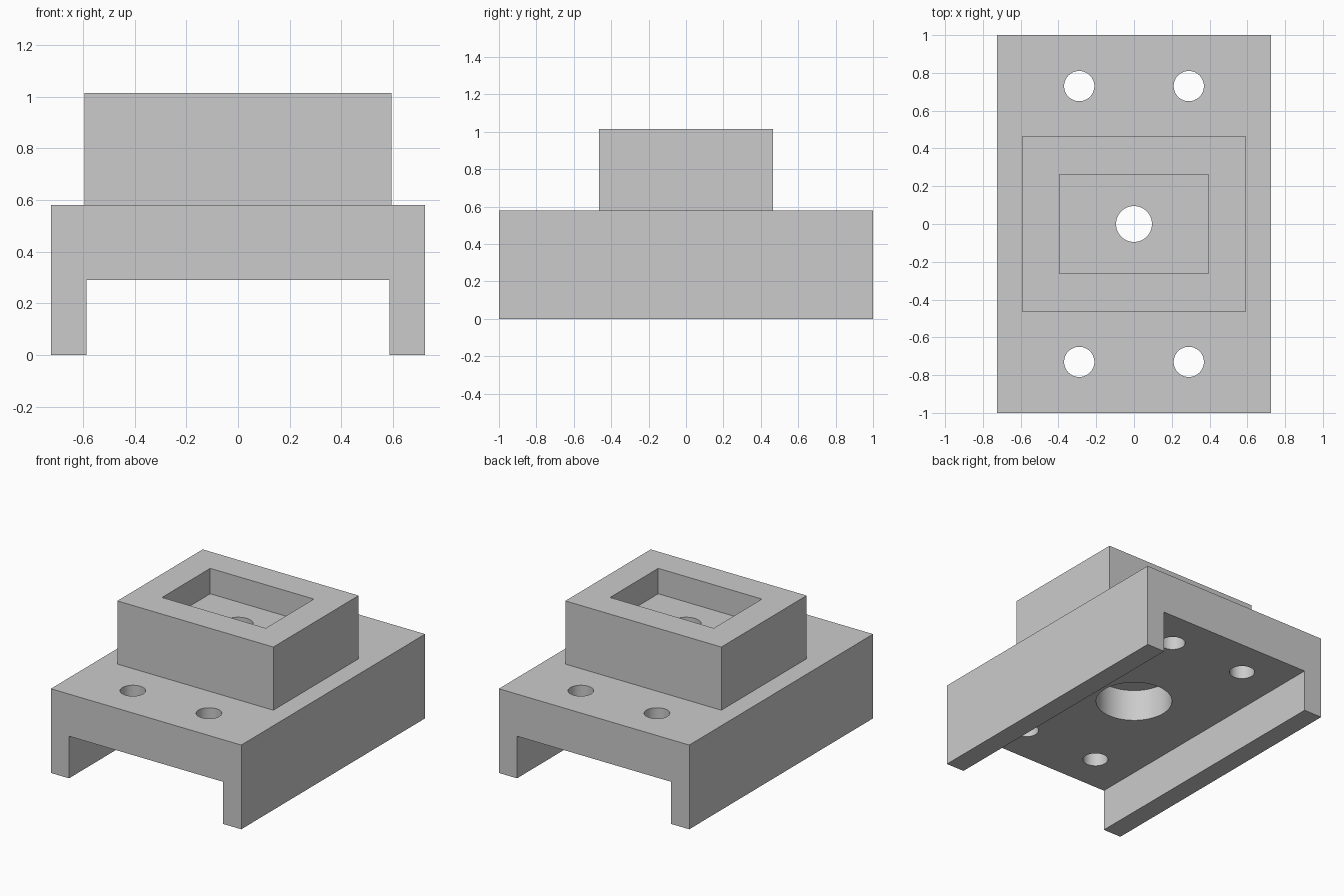
import bpy, bmesh
from mathutils import Matrix

cube = bpy.data.objects.get("Cube")
if cube:
    bpy.data.objects.remove(cube, do_unlink=True)

# Single plain material
gray = bpy.data.materials.new("plain gray")
gray.use_nodes = True
gray.diffuse_color = (0.6, 0.6, 0.6, 1)
gray.node_tree.nodes["Principled BSDF"].inputs["Base Color"].default_value = (0.6, 0.6, 0.6, 1)

# Main dimensions
HALF_W, HALF_L = 0.725, 1.0
RAIL_INNER = 0.587
PLATE_BOTTOM, PLATE_TOP, BOSS_TOP = 0.29, 0.58, 1.015
POCKET_FLOOR, BORE_TOP = 0.84, 0.51


def make_object(name, bm):
    bmesh.ops.recalc_face_normals(bm, faces=bm.faces)
    mesh = bpy.data.meshes.new(name)
    bm.to_mesh(mesh)
    bm.free()
    mesh.materials.append(gray)
    obj = bpy.data.objects.new(name, mesh)
    bpy.context.collection.objects.link(obj)
    return obj


def box(name, half_x, half_y, z0, z1):
    bm = bmesh.new()
    bmesh.ops.create_cube(bm, size=1)
    bmesh.ops.scale(bm, vec=(2 * half_x, 2 * half_y, z1 - z0), verts=bm.verts)
    bmesh.ops.translate(bm, vec=(0, 0, (z0 + z1) / 2), verts=bm.verts)
    return make_object(name, bm)


def cylinder(name, x, y, radius, z0, z1):
    bm = bmesh.new()
    bmesh.ops.create_cone(bm, cap_ends=True, segments=64, radius1=radius, radius2=radius,
                          depth=z1 - z0, matrix=Matrix.Translation((x, y, (z0 + z1) / 2)))
    return make_object(name, bm)


def channel(name):
    """Channel profile with two side rails, extruded along y."""
    half = [(HALF_W, PLATE_TOP), (HALF_W, 0), (RAIL_INNER, 0), (RAIL_INNER, PLATE_BOTTOM)]
    outline = half + [(-x, z) for x, z in reversed(half)]
    bm = bmesh.new()
    face = bm.faces.new([bm.verts.new((x, -HALF_L, z)) for x, z in outline])
    result = bmesh.ops.extrude_face_region(bm, geom=[face], use_keep_orig=True)
    moved = [v for v in result["geom"] if isinstance(v, bmesh.types.BMVert)]
    bmesh.ops.translate(bm, vec=(0, 2 * HALF_L, 0), verts=moved)
    return make_object(name, bm)


# Channel base joined with the raised boss, then the cuts
body = channel("mounting_block")
steps = [(box("boss", 0.594, 0.464, PLATE_TOP - 0.03, BOSS_TOP), "UNION"),
         (box("pocket_cutter", 0.395, 0.262, POCKET_FLOOR, BOSS_TOP + 0.1), "DIFFERENCE"),
         (cylinder("center_hole_cutter", 0, 0, 0.095, 0.1, 1.1), "DIFFERENCE"),
         (cylinder("counterbore_cutter", 0, 0, 0.243, 0.1, BORE_TOP), "DIFFERENCE")]
for x in (-0.29, 0.29):
    for y in (-0.73, 0.73):
        steps.append((cylinder("bolt_hole_cutter", x, y, 0.08, 0.1, 0.7), "DIFFERENCE"))

for tool, operation in steps:
    mod = body.modifiers.new(tool.name, "BOOLEAN")
    mod.object = tool
    mod.operation = operation
    mod.solver = "EXACT"

# Bake the booleans and drop the helper solids
bpy.context.view_layer.update()
evaluated = body.evaluated_get(bpy.context.evaluated_depsgraph_get())
baked = bpy.data.meshes.new_from_object(evaluated)
body.modifiers.clear()
body.data = baked
for tool, _ in steps:
    bpy.data.objects.remove(tool, do_unlink=True)

# Smooth the hole walls, keep all corners crisp
bpy.ops.object.select_all(action="DESELECT")
body.select_set(True)
bpy.context.view_layer.objects.active = body
bpy.ops.object.shade_smooth_by_angle(angle=0.5)
